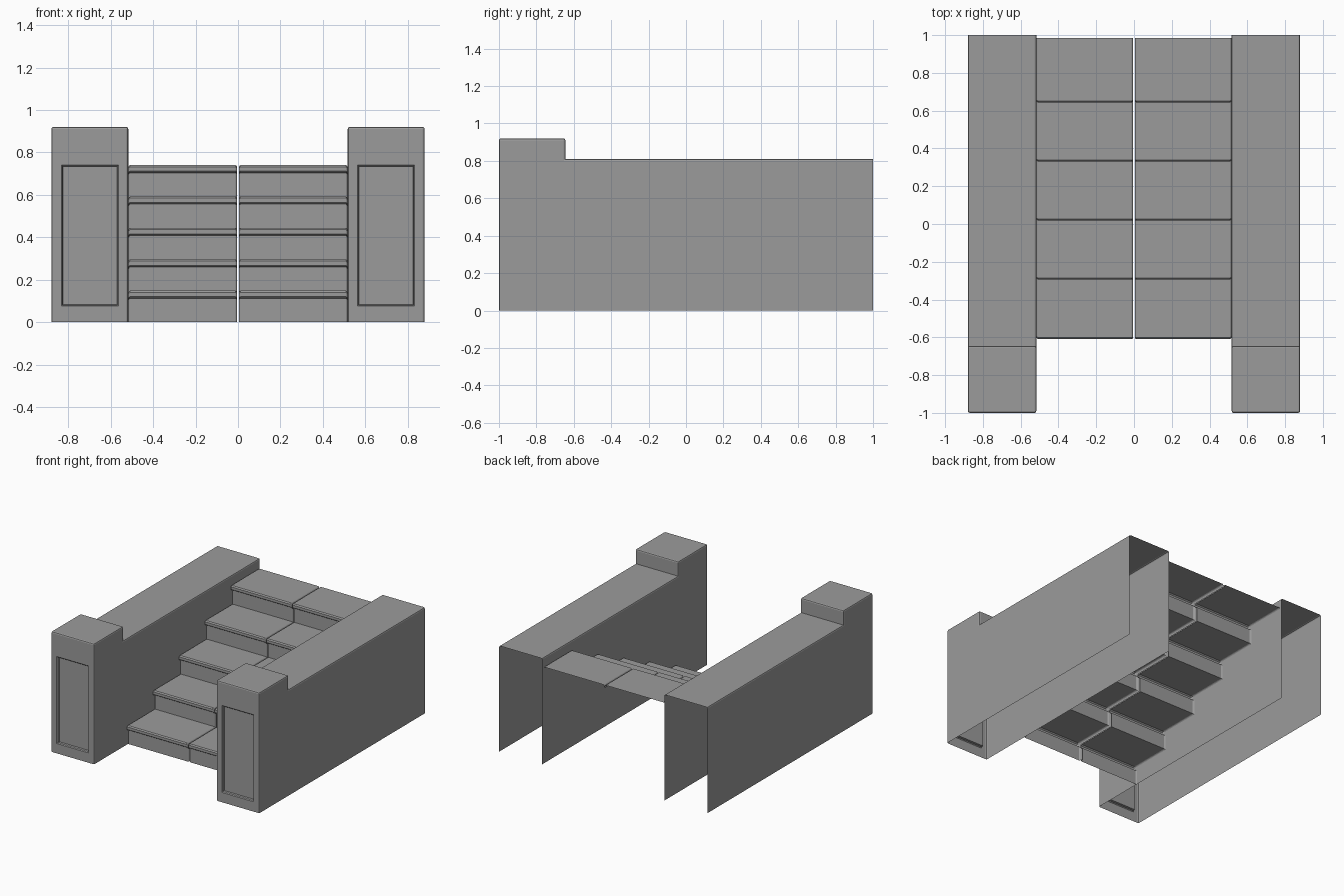
import bpy, bmesh

cube = bpy.data.objects.get("Cube")
if cube:
    bpy.data.objects.remove(cube, do_unlink=True)

GREY = (0.33, 0.33, 0.33, 1)
stone = bpy.data.materials.new("grey stone")
stone.use_nodes = True
stone.diffuse_color = GREY
stone.node_tree.nodes["Principled BSDF"].inputs["Base Color"].default_value = GREY


def make_object(name, bm):
    mesh = bpy.data.meshes.new(name)
    bm.to_mesh(mesh)
    bm.free()
    mesh.materials.append(stone)
    obj = bpy.data.objects.new(name, mesh)
    bpy.context.collection.objects.link(obj)


def side_wall(name, side):
    """Hollow wall, open at the back and bottom, with a raised front pillar."""
    x_in, x_out, notch, low, high = 0.517, 0.88, -0.645, 0.81, 0.92
    profile = [(-1, 0), (-1, high), (notch, high), (notch, low), (1, low), (1, 0)]
    bm = bmesh.new()
    base = bm.faces.new([bm.verts.new((side * x_in, y, z)) for y, z in profile])
    solid = bmesh.ops.extrude_face_region(bm, geom=[base])
    moved = [v for v in solid["geom"] if isinstance(v, bmesh.types.BMVert)]
    bmesh.ops.translate(bm, verts=moved, vec=(side * (x_out - x_in), 0, 0))
    bmesh.ops.recalc_face_normals(bm, faces=bm.faces)
    bm.normal_update()
    # Open the back and the bottom
    hidden = [f for f in bm.faces if f.normal.y > 0.9 and f.calc_center_median().y > 0.9
              or f.normal.z < -0.9]
    bmesh.ops.delete(bm, geom=hidden, context="FACES")
    # Soften every outer corner
    corners = [e for e in bm.edges if not e.is_boundary and e.is_convex]
    bmesh.ops.bevel(bm, geom=corners, offset=0.01, segments=2, profile=0.5,
                    affect="EDGES", clamp_overlap=True)
    bm.normal_update()
    # Recessed panel in the pillar front
    front = max((f for f in bm.faces if f.normal.y < -0.99 and f.calc_center_median().y < -0.9),
                key=lambda f: f.calc_area())
    bmesh.ops.inset_individual(bm, faces=[front], thickness=0.03)
    mid = front.calc_center_median()
    for v in front.verts:
        v.co.x = side * (0.833 if abs(v.co.x) > abs(mid.x) else 0.563)
        v.co.z = 0.74 if v.co.z > mid.z else 0.075
    bmesh.ops.inset_individual(bm, faces=[front], thickness=0.008, depth=-0.006)
    bmesh.ops.inset_individual(bm, faces=[front], thickness=0.002, depth=-0.016)
    make_object(name, bm)


def stair_half(name, side):
    """Thin folded sheet of risers and overhanging treads, rounded at both ends."""
    fronts = [-0.61, -0.295, 0.018, 0.33, 0.643]
    rise, nosing, overhang, soft = 0.148, 0.032, 0.02, 0.008
    profile, z = [], 0
    for y in fronts:
        top = z + rise
        profile += [(y + overhang, z), (y + overhang, top - nosing - soft / 2),
                    (y + soft / 2, top - nosing), (y, top - nosing + soft / 2),
                    (y, top - soft), (y + soft, top)]
        z = top
    profile.append((0.985, z))
    # Cross-sections along x: position and how far the sheet turns inward
    inner, outer = 0.004, 0.516
    sections = [(inner, 0.022), (inner, soft), (inner + 0.003, 0.003), (inner + soft, 0),
                (outer - soft, 0), (outer - 0.003, 0.003), (outer, soft), (outer, 0.022)]
    bm = bmesh.new()
    rows = [[bm.verts.new((side * x, y + d, max(0, h - d))) for y, h in profile]
            for x, d in sections]
    for a, b in zip(rows, rows[1:]):
        for i in range(len(profile) - 1):
            quad = [a[i], b[i], b[i + 1], a[i + 1]]
            bm.faces.new(quad if side > 0 else quad[::-1])
    # Keep the rear edge straight
    for row in rows:
        row[-1].co.y = profile[-1][0]
    make_object(name, bm)


for label, side in (("left", 1), ("right", -1)):
    side_wall(label + "_side_wall", side)
    stair_half(label + "_stair_half", side)
